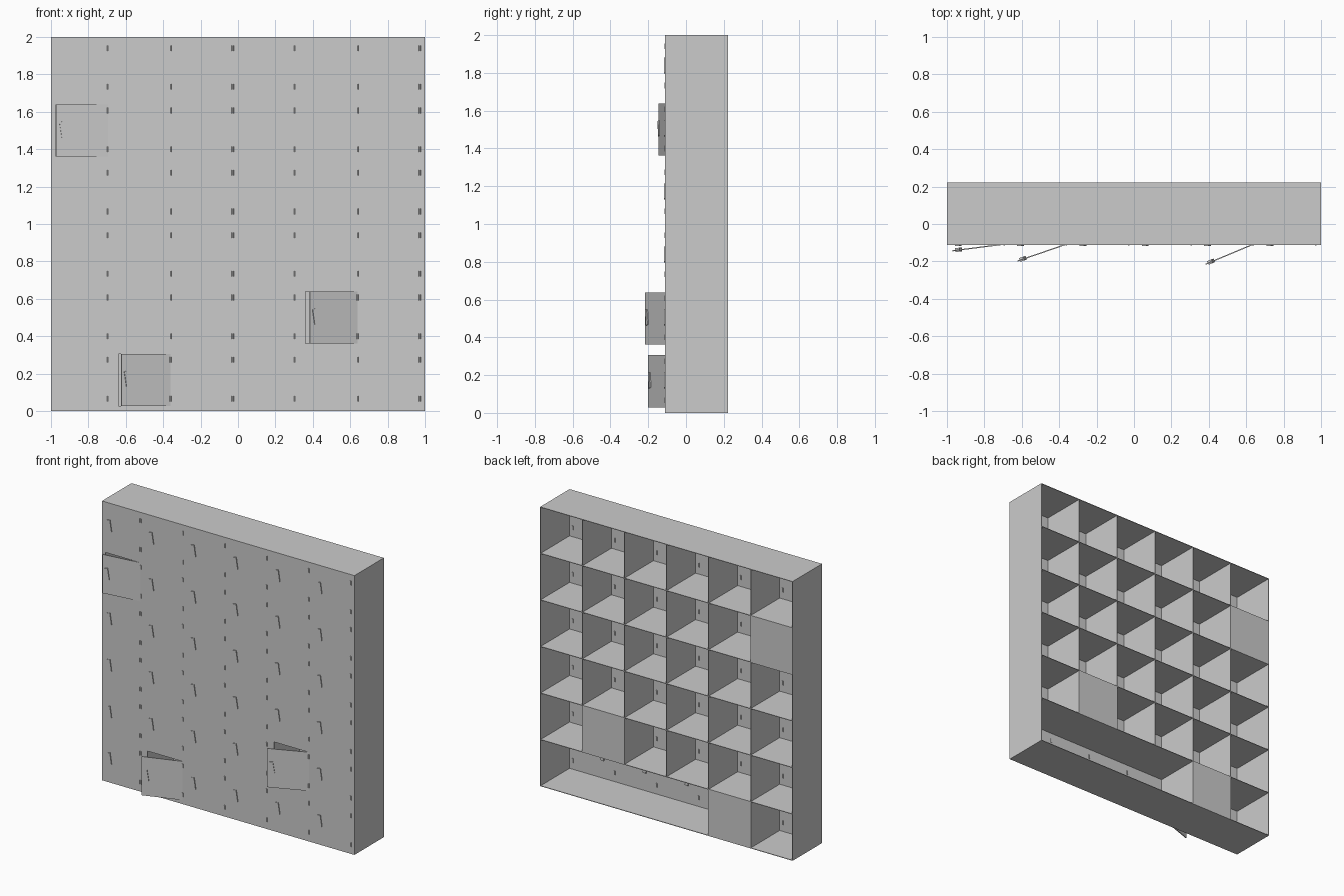
import bpy, bmesh, math
from mathutils import Matrix, Vector

if "Cube" in bpy.data.objects:
    bpy.data.objects.remove(bpy.data.objects["Cube"])

N, P = 6, 1 / 3           # cells per side, cell pitch
F, B = -0.111, 0.222      # front and back of the body
T, W = 0.006, 0.004       # front sheet and partition thickness
M = 0.028                 # frame margin around each door
D = P - 2 * M             # door size
OPEN = {(0, 4): 7.3, (1, 0): 19.0, (4, 1): 22.7}   # (column, row): door angle


def add_box(bm, lo, hi, mat=Matrix()):
    lo, hi = Vector(lo), Vector(hi)
    s = Matrix.Diagonal((*(hi - lo), 1))
    bmesh.ops.create_cube(bm, size=1, matrix=mat @ Matrix.Translation((lo + hi) / 2) @ s)


def finish(bm, name, loc=(0, 0, 0), angle=0):
    me = bpy.data.meshes.new(name)
    bm.to_mesh(me)
    bm.free()
    ob = bpy.data.objects.new(name, me)
    ob.location = loc
    ob.rotation_euler.z = math.radians(angle)
    bpy.context.collection.objects.link(ob)
    return ob


# outer shell: sides, top and bottom
bm = bmesh.new()
for x in (-1, 1 - W):
    add_box(bm, (x, F, 0), (x + W, B, 2))
for z in (0, 2 - W):
    add_box(bm, (-1, F, z), (1, B, z + W))
finish(bm, "cabinet_shell")

# shelves and upright dividers (bottom row is undivided on the right)
bm = bmesh.new()
for i in range(1, N):
    z = i * P
    add_box(bm, (-1, F, z - W / 2), (1, B, z + W / 2))
finish(bm, "shelves")
bm = bmesh.new()
for i in range(1, N):
    x = -1 + i * P
    add_box(bm, (x - W / 2, F, 0 if i < 3 else P), (x + W / 2, B, 2))
finish(bm, "dividers")

# front frame: strips around every door opening
bm = bmesh.new()
for i in range(N + 1):
    lo, hi = max(i * P - M, 0), min(i * P + M, 2)
    add_box(bm, (lo - 1, F, 0), (hi - 1, F + T, 2))
    for c in range(N):
        x = -1 + c * P + M
        add_box(bm, (x, F, lo), (x + D, F + T, hi))
finish(bm, "front_frame")

# doors with slanted handles, and hinge pins
hinges = bmesh.new()
for c in range(N):
    for r in range(N):
        hx, zc = -1 + (c + 1) * P - M, (r + 0.5) * P
        y = F + T / 2
        angle = OPEN.get((c, r), 0)
        bm = bmesh.new()
        add_box(bm, (-D, -T / 2, -D / 2), (0, T / 2, D / 2))
        finish(bm, "door", (hx, y, zc), angle)
        bm = bmesh.new()
        tilt = Matrix.Translation((-0.245, 0, 0.006)) @ Matrix.Rotation(math.radians(-9), 4, 'Y')
        add_box(bm, (-0.012, -0.009, -0.041), (0.012, 0.012, 0.041), tilt)
        finish(bm, "handle", (hx, y, zc), angle)
        for dz in (-0.1, 0.107):
            bmesh.ops.create_cone(hinges, cap_ends=True, segments=10, radius1=0.007,
                                  radius2=0.007, depth=0.03,
                                  matrix=Matrix.Translation((hx, y, zc + dz)))
        # back panel behind the opened compartments
        if angle:
            bm = bmesh.new()
            x, z = -1 + c * P, r * P
            add_box(bm, (x, B - W, z), (x + P, B, z + P))
            finish(bm, "compartment_back")
finish(hinges, "hinges")
